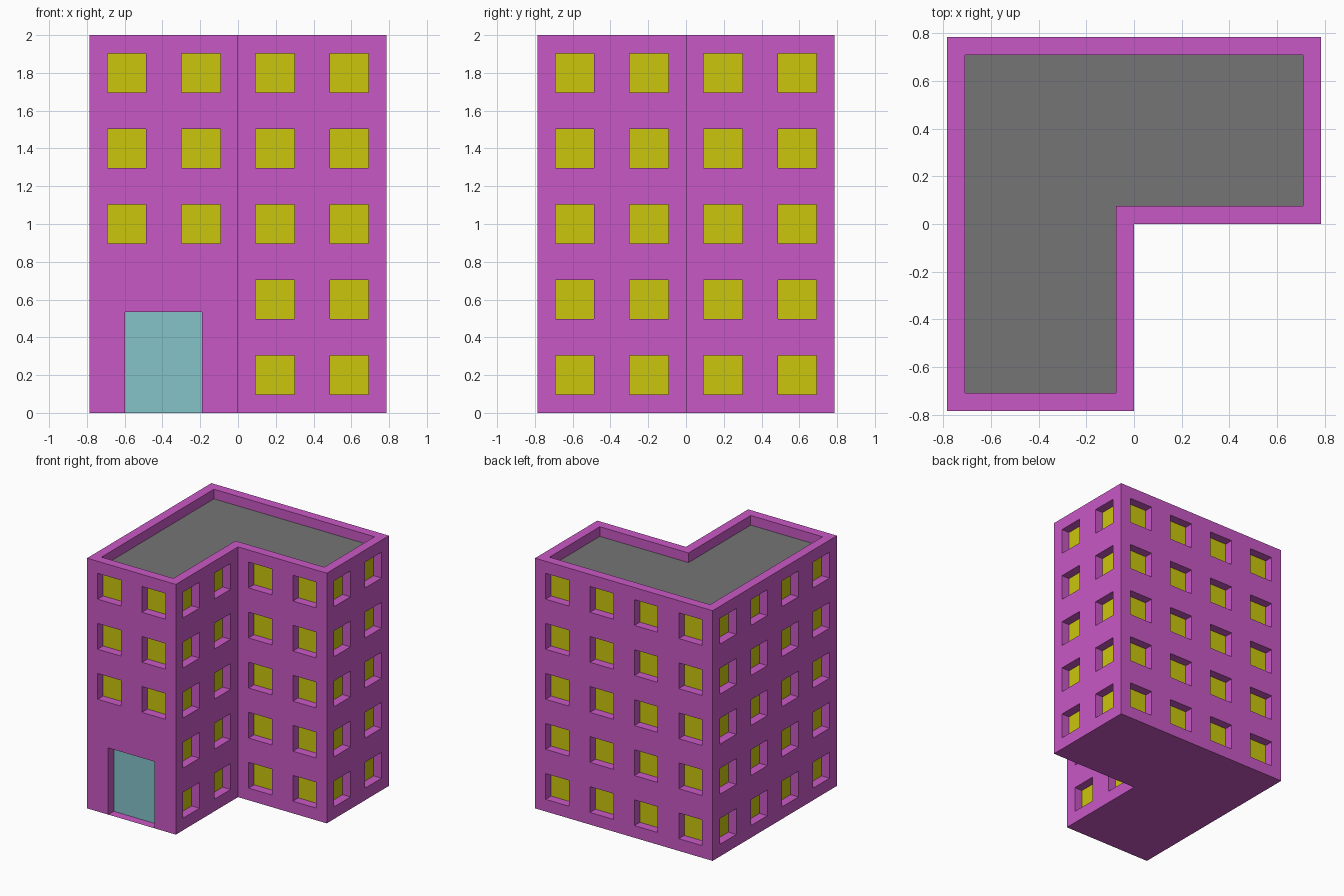
import bpy, bmesh
from mathutils import Vector

if "Cube" in bpy.data.objects:
    bpy.data.objects.remove(bpy.data.objects["Cube"])

H = 0.785       # half width of the footprint
TOP = 2.0       # building height
T = 0.075       # parapet thickness
ROOF = TOP - 0.077
DEPTH = 0.07    # window and door recess
W = 0.103       # half window size
BAY = H / 4     # half of one window bay
FLOOR = 0.4


def material(name, rgb):
    m = bpy.data.materials.new(name)
    m.diffuse_color = (*rgb, 1)
    m.use_nodes = True
    m.node_tree.nodes["Principled BSDF"].inputs["Base Color"].default_value = m.diffuse_color
    return m


pink = material("pink wall", (0.584, 0.098, 0.558))
yellow = material("yellow window", (0.591, 0.565, 0.004))
teal = material("teal door", (0.231, 0.552, 0.591))
grey = material("grey roof", (0.178, 0.178, 0.178))

walls, windows, door, roof = (bmesh.new() for _ in range(4))


def face(bm, pts):
    return bm.faces.new([bm.verts.new(p) for p in pts])


def facade(a, b, z0, z1, cols, rows, panes):
    """Wall from a to b with a grid of recessed openings, given as (min, max) spans."""
    a, b = Vector((*a, 0)), Vector((*b, 0))
    d = (b - a).normalized()
    inward = Vector((-d.y, d.x, 0)) * DEPTH
    us = sorted({0, (b - a).length, *(v for c in cols for v in c)})
    zs = sorted({z0, z1, *(v for r in rows for v in r)})
    for u, v in zip(us, us[1:]):
        for lo, hi in zip(zs, zs[1:]):
            quad = [a + d * s + Vector((0, 0, z))
                    for s, z in ((u, lo), (v, lo), (v, hi), (u, hi))]
            if (u, v) in cols and (lo, hi) in rows:
                back = [p + inward for p in quad]
                face(panes, back)
                for i in range(4):          # reveals around the opening
                    j = (i + 1) % 4
                    face(walls, [quad[i], quad[j], back[j], back[i]])
            else:
                face(walls, quad)


def window_wall(a, b, first=0):
    n = round((Vector(b) - Vector(a)).length / (2 * BAY))
    cols = [(BAY * (2 * i + 1) - W, BAY * (2 * i + 1) + W) for i in range(n)]
    rows = [(FLOOR * (k + 0.5) - W, FLOOR * (k + 0.5) + W) for k in range(first, 5)]
    facade(a, b, first * FLOOR, TOP, cols, rows, windows)


# L-shaped footprint and the same outline inside the parapet
I = H - T
outer = [(-H, -H), (0, -H), (0, 0), (H, 0), (H, H), (-H, H)]
inner = [(-I, -I), (-T, -I), (-T, T), (I, T), (I, I), (-I, I)]

# Outer walls; the entrance wall has a door below and windows from the third floor
for k in range(6):
    window_wall(outer[k], outer[(k + 1) % 6], first=2 if k == 0 else 0)
facade(outer[0], outer[1], 0, 2 * FLOOR, [(0.187, 0.595)], [(0, 0.533)], door)

# Parapet top and inner sides
for k in range(6):
    j = (k + 1) % 6
    face(walls, [(*outer[k], TOP), (*outer[j], TOP), (*inner[j], TOP), (*inner[k], TOP)])
    face(walls, [(*inner[k], TOP), (*inner[j], TOP), (*inner[j], ROOF), (*inner[k], ROOF)])

# Underside and roof deck
face(walls, [(*p, 0) for p in reversed(outer)])
face(roof, [(*p, ROOF) for p in inner])

for name, bm, mat in (("walls", walls, pink), ("windows", windows, yellow),
                      ("door", door, teal), ("roof", roof, grey)):
    bmesh.ops.remove_doubles(bm, verts=bm.verts, dist=1e-5)
    mesh = bpy.data.meshes.new(name)
    bm.to_mesh(mesh)
    bm.free()
    mesh.materials.append(mat)
    bpy.context.collection.objects.link(bpy.data.objects.new(name, mesh))
